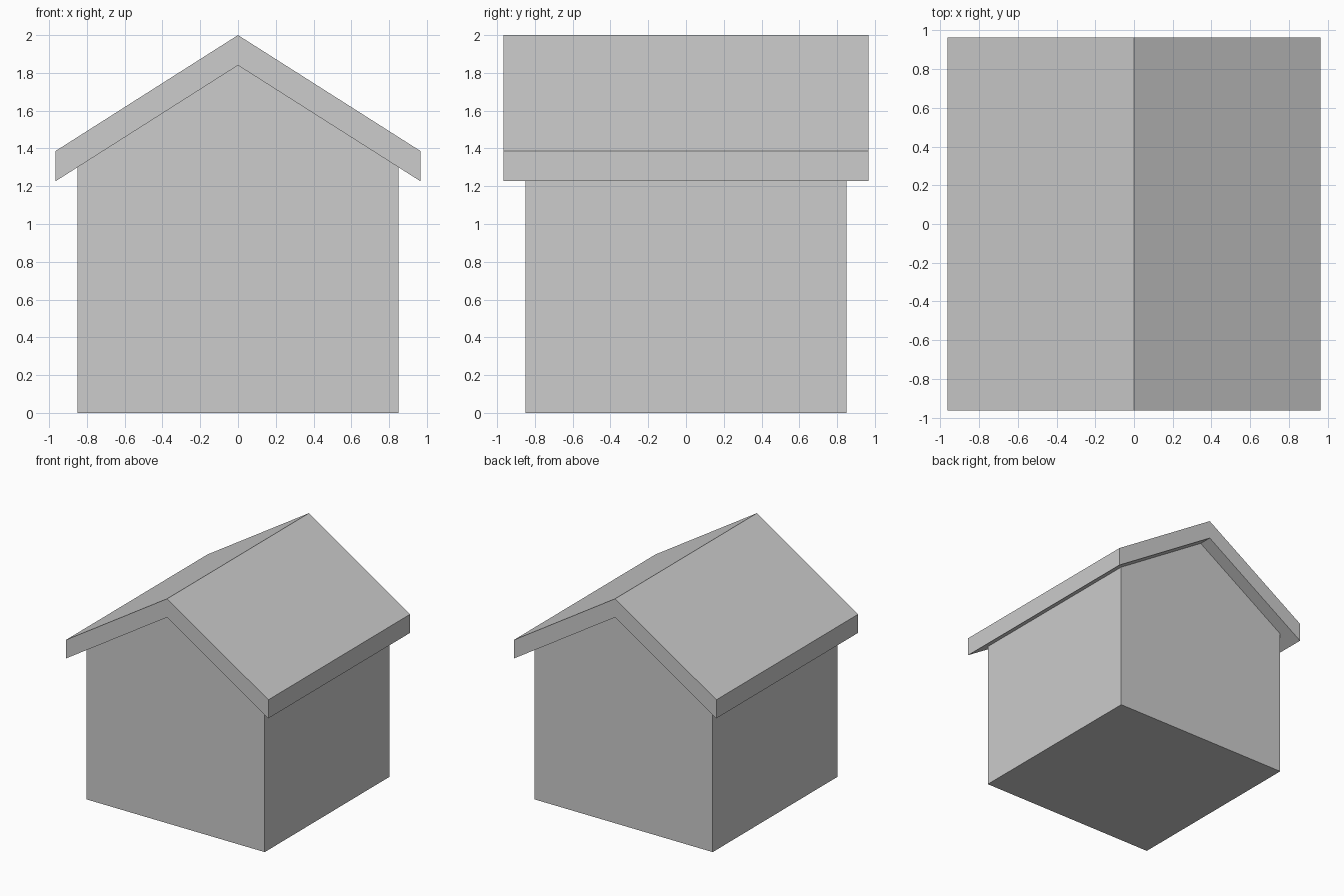
import bpy
import bmesh

cube = bpy.data.objects.get("Cube")
if cube:
    bpy.data.objects.remove(cube, do_unlink=True)

# One plain grey for the whole house
grey = bpy.data.materials.new("light_grey")
grey.use_nodes = True
colour = (0.604, 0.604, 0.604, 1.0)
grey.diffuse_color = colour
grey.node_tree.nodes["Principled BSDF"].inputs["Base Color"].default_value = colour


def extrude_profile(name, profile, half_depth):
    """Sweep an x-z outline along y, centred on y = 0."""
    bm = bmesh.new()
    face = bm.faces.new([bm.verts.new((x, -half_depth, z)) for x, z in profile])
    swept = bmesh.ops.extrude_face_region(bm, geom=[face])["geom"]
    moved = [v for v in swept if isinstance(v, bmesh.types.BMVert)]
    bmesh.ops.translate(bm, verts=moved, vec=(0, 2 * half_depth, 0))
    bmesh.ops.recalc_face_normals(bm, faces=bm.faces[:])
    mesh = bpy.data.meshes.new(name)
    bm.to_mesh(mesh)
    bm.free()
    mesh.materials.append(grey)
    obj = bpy.data.objects.new(name, mesh)
    bpy.context.collection.objects.link(obj)
    return obj


WALL, EAVE = 0.85, 0.965
RIDGE, EAVE_TOP, THICK = 2.0, 1.387, 0.16
soffit_ridge, soffit_eave = RIDGE - THICK, EAVE_TOP - THICK
wall_top = soffit_ridge - (soffit_ridge - soffit_eave) * WALL / EAVE

# Gabled body, meeting the underside of the roof
extrude_profile("house_body", [
    (-WALL, 0), (WALL, 0), (WALL, wall_top), (0, soffit_ridge), (-WALL, wall_top),
], WALL)

# Overhanging roof slab with upright eave edges
extrude_profile("gable_roof", [
    (-EAVE, soffit_eave), (0, soffit_ridge), (EAVE, soffit_eave),
    (EAVE, EAVE_TOP), (0, RIDGE), (-EAVE, EAVE_TOP),
], EAVE)
